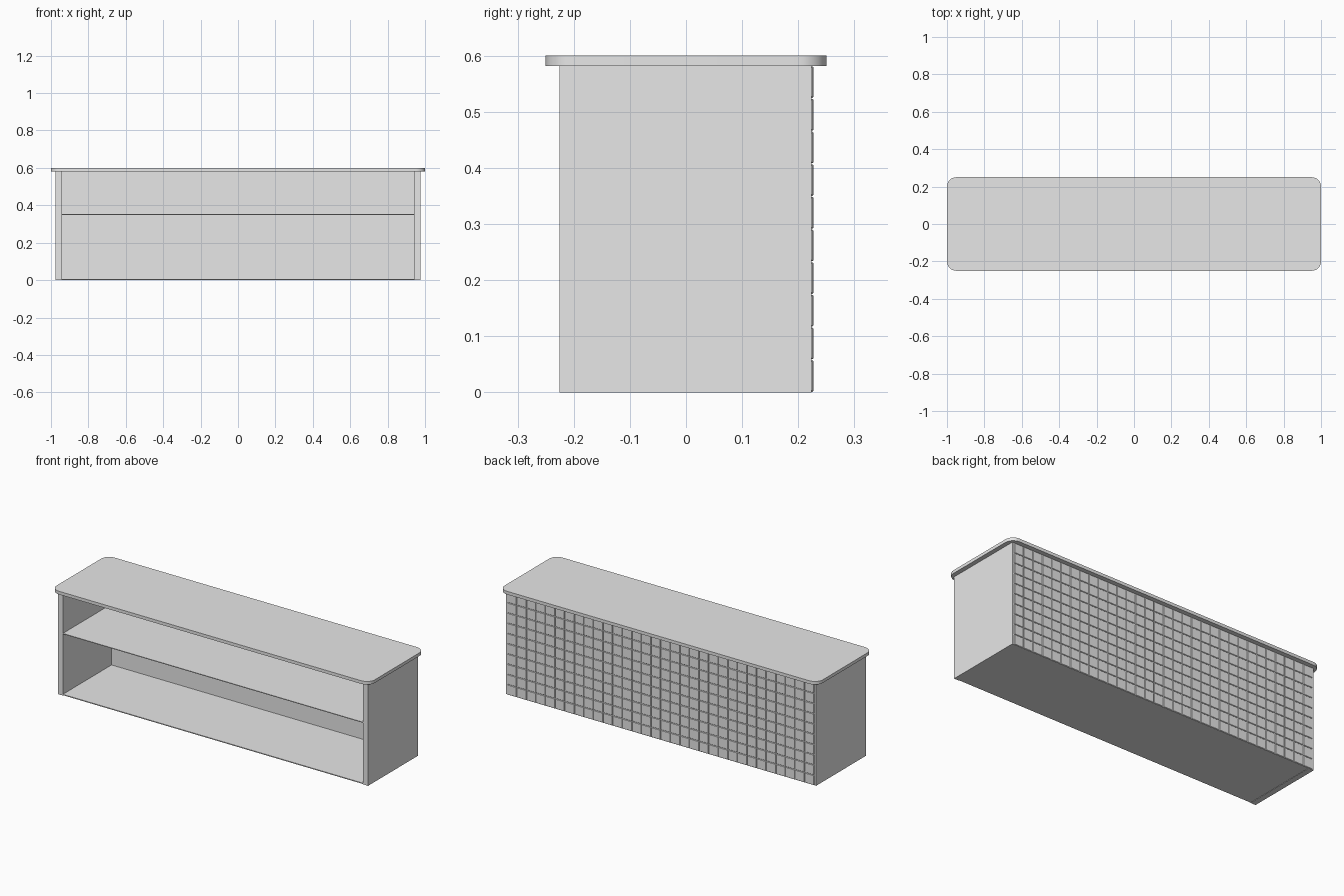
import bpy
import bmesh

old = bpy.data.objects.get("Cube")
if old:
    bpy.data.objects.remove(old, do_unlink=True)

grey = bpy.data.materials.new("plain grey")
grey.use_nodes = True
grey.diffuse_color = (0.8, 0.8, 0.8, 1)
grey.node_tree.nodes["Principled BSDF"].inputs["Base Color"].default_value = (0.8, 0.8, 0.8, 1)


def box(name, low, high, radius=0, segments=1, upright_only=False):
    """Axis-aligned box between two corners, with optionally rounded edges."""
    bm = bmesh.new()
    bmesh.ops.create_cube(bm, size=1)
    for v in bm.verts:
        v.co = [(a + b) / 2 + c * (b - a) for a, b, c in zip(low, high, v.co)]
    if radius:
        edges = [e for e in bm.edges if not upright_only
                 or abs(e.verts[0].co.z - e.verts[1].co.z) > 1e-4]
        bmesh.ops.bevel(bm, geom=edges, offset=radius, segments=segments,
                        profile=0.5, affect='EDGES')
    mesh = bpy.data.meshes.new(name)
    bm.to_mesh(mesh)
    bm.free()
    mesh.materials.append(grey)
    obj = bpy.data.objects.new(name, mesh)
    bpy.context.collection.objects.link(obj)
    return obj


half_width, inner, front, back = 0.975, 0.943, -0.225, 0.224
top_z, full_z = 0.582, 0.6

# Countertop with rounded corners
top = box("countertop", (-1, -0.25, top_z), (1, 0.25, full_z), 0.05, 8, True)
bpy.context.view_layer.objects.active = top
top.select_set(True)
bpy.ops.object.shade_smooth_by_angle(angle=0.6)

# Side boards
for name, side in (("left_board", 1), ("right_board", -1)):
    xs = sorted((side * inner, side * half_width))
    box(name, (xs[0], front, 0), (xs[1], back, top_z))

# Back board, floor and shelf
box("back_board", (-inner, 0.212, 0), (inner, back, top_z))
box("floor_board", (-inner, front, 0.002), (inner, 0.212, 0.007))
box("shelf", (-inner, front, 0.349), (inner, 0.212, 0.353))

# Square tiles covering the back
columns, rows = 32, 10
step_x, step_z, gap = 1.93 / columns, top_z / rows, 0.002
start = -step_x * columns / 2
tiles = box("back_tiles", (start + gap / 2, back - 0.004, gap / 2),
            (start + step_x - gap / 2, 0.2275, step_z - gap / 2), 0.002)
for label, count, offset in (("columns", columns, (step_x, 0, 0)),
                             ("rows", rows, (0, 0, step_z))):
    array = tiles.modifiers.new(label, 'ARRAY')
    array.count = count
    array.use_relative_offset = False
    array.use_constant_offset = True
    array.constant_offset_displace = offset
